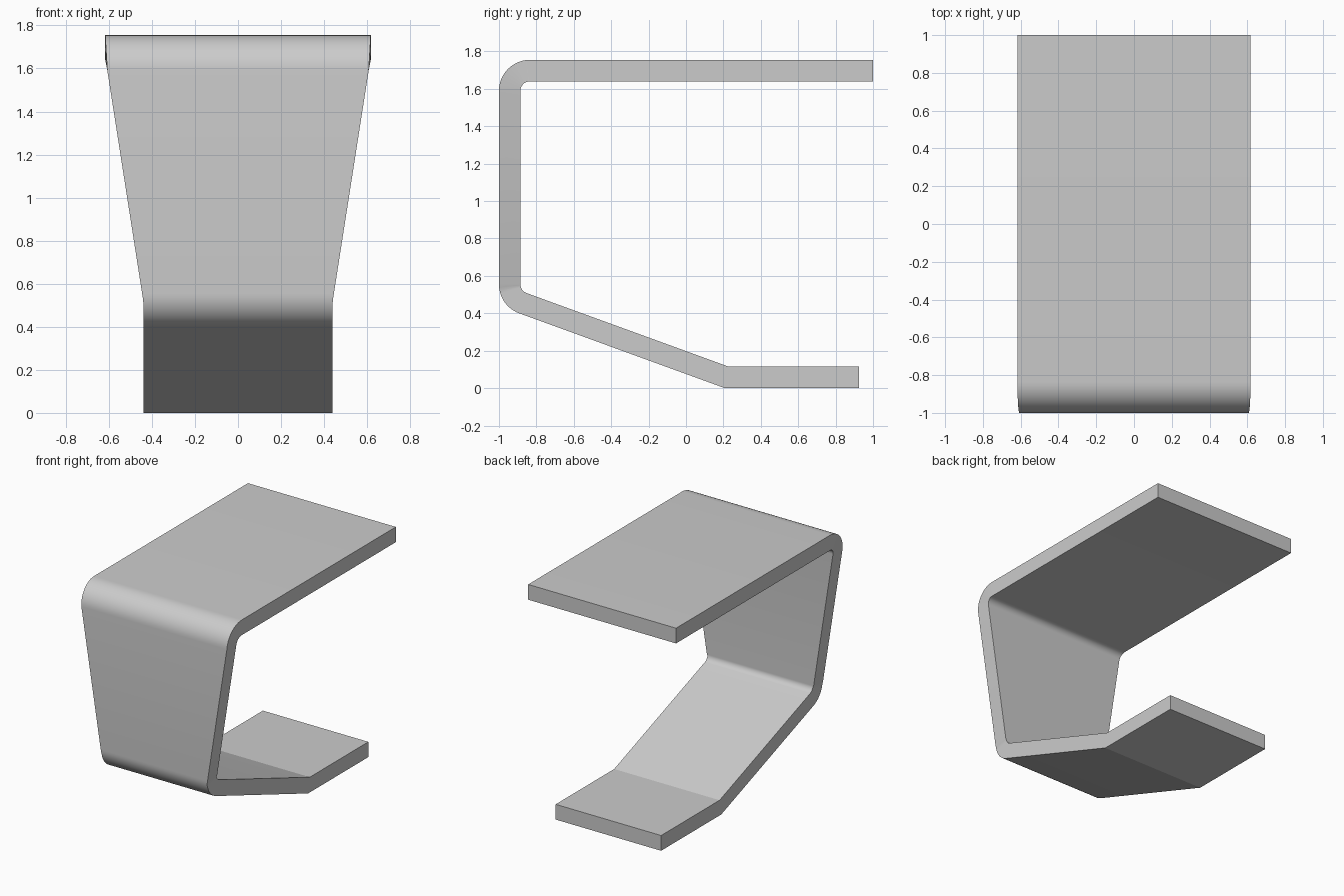
import bpy
import bmesh
from math import sin, cos, tan, radians

if "Cube" in bpy.data.objects:
    bpy.data.objects.remove(bpy.data.objects["Cube"], do_unlink=True)

THICK = 0.115
R_OUT, R_IN = 0.165, 0.05
HEIGHT = 1.755
BEND_Y = -1 + R_OUT              # y of both bend centres
TOP_Z, LOW_Z = HEIGHT - R_OUT, 0.555
TILT = radians(20)
W_TOP, W_NECK, W_LOW = 0.617, 0.607, 0.44
STEPS = 12

# Plain grey material
grey = bpy.data.materials.new("plain grey")
grey.use_nodes = True
colour = (0.6, 0.6, 0.6, 1)
grey.diffuse_color = colour
grey.node_tree.nodes["Principled BSDF"].inputs["Base Color"].default_value = colour

# Stations along the strip: (outer point, inner point, half width)
stations = [((1, HEIGHT), (1, HEIGHT - THICK), W_TOP)]


def ray(cz, angle):
    """Outer and inner points of a bend, angle measured from -y towards +z."""
    return [(BEND_Y - r * cos(angle), cz + r * sin(angle)) for r in (R_OUT, R_IN)]


# Upper bend, a quarter turn
for i in range(STEPS + 1):
    a = radians(90) * (1 - i / STEPS)
    stations.append((*ray(TOP_Z, a), W_NECK + (W_TOP - W_NECK) * sin(a)))

# Lower bend, turning into the sloping leg
for i in range(STEPS + 1):
    a = -(radians(90) - TILT) * i / STEPS
    outer, inner = ray(LOW_Z, a)
    t = max(0, (outer[1] - 0.52) / (TOP_Z - 0.52))
    stations.append((outer, inner, W_LOW + (W_NECK - W_LOW) * t))

# Crease where the slope meets the flat foot, then the foot end
outer, inner, _ = stations[-1]
stations.append(((outer[0] + outer[1] / tan(TILT), 0),
                 (inner[0] + (inner[1] - THICK) / tan(TILT), THICK), W_LOW))
stations.append(((0.925, 0), (0.925, THICK), W_LOW))

# Sweep the rectangular section through the stations
bm = bmesh.new()
rings = []
for outer, inner, w in stations:
    corners = ((-w, outer), (w, outer), (w, inner), (-w, inner))
    rings.append([bm.verts.new((x, *p)) for x, p in corners])
for a, b in zip(rings, rings[1:]):
    for k in range(4):
        n = (k + 1) % 4
        bm.faces.new((a[k], a[n], b[n], b[k]))
bm.faces.new(rings[0])
bm.faces.new(rings[-1])
bmesh.ops.recalc_face_normals(bm, faces=bm.faces)

mesh = bpy.data.meshes.new("bent_strip")
bm.to_mesh(mesh)
bm.free()
mesh.materials.append(grey)
strip = bpy.data.objects.new("bent_strip", mesh)
bpy.context.collection.objects.link(strip)

# Smooth bends, crisp edges
bpy.ops.object.select_all(action="DESELECT")
strip.select_set(True)
bpy.context.view_layer.objects.active = strip
bpy.ops.object.shade_smooth_by_angle(angle=radians(15))
